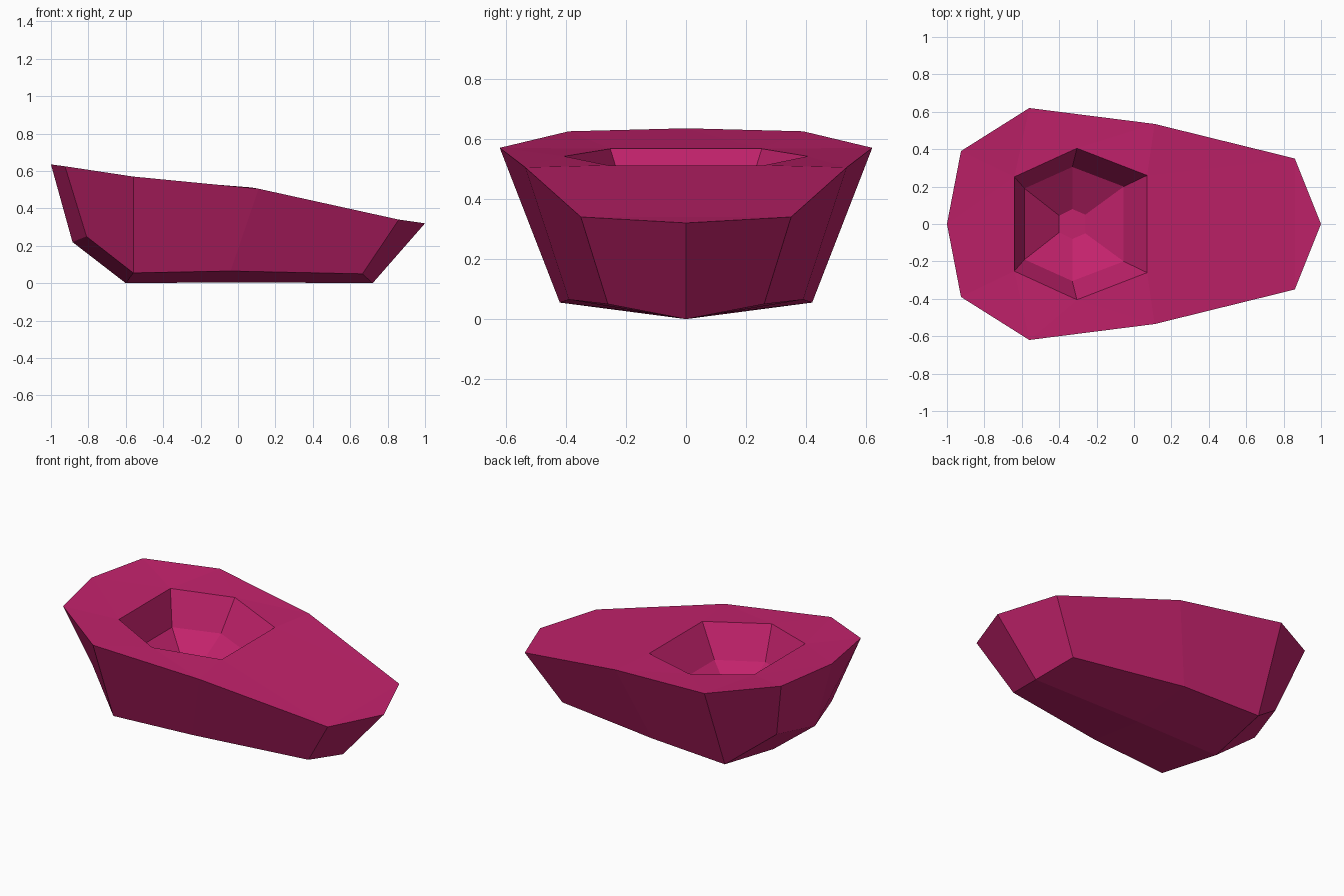
import bpy
import bmesh

cube = bpy.data.objects.get("Cube")
if cube:
    bpy.data.objects.remove(cube, do_unlink=True)

# Material
magenta = bpy.data.materials.new("magenta")
magenta.use_nodes = True
color = (0.54, 0.016, 0.148, 1)
magenta.diffuse_color = color
magenta.node_tree.nodes["Principled BSDF"].inputs["Base Color"].default_value = color

# Half outlines, bow to stern
gunwale = [(1, 0, .32), (.86, .35, .34), (.11, .535, .505),
           (-.56, .62, .57), (-.925, .39, .625), (-1, 0, .635)]
chine = [(.72, 0, 0), (.665, .26, .05), (-.04, .39, .065),
         (-.56, .42, .055), (-.81, .27, .25), (-.885, 0, .22)]
keel = [(.72, 0, 0), (-.03, 0, .005), (-.6, 0, 0)]

# Cockpit half rings: rim, inner step, floor
rim = [(.07, .26, .512), (-.305, .405, .542), (-.64, .252, .567)]
step = [(-.055, .2, .33), (-.33, .305, .35), (-.585, .19, .365)]
floor = [(-.26, .05, .22), (-.33, .08, .22), (-.4, .045, .22)]

bm = bmesh.new()


def full_ring(half):
    """Six-sided ring from its three points on one side."""
    return [bm.verts.new(p) for p in half] + [
        bm.verts.new((x, -y, z)) for x, y, z in reversed(half)]


def hull_face(points, side):
    unique = list(dict.fromkeys((x, y * side, z) for x, y, z in points))
    bm.faces.new([bm.verts.new(p) for p in unique])


# Hull walls and bottom on both sides
for side in (1, -1):
    for i in range(5):
        hull_face([gunwale[i], gunwale[i + 1], chine[i + 1], chine[i]], side)
    for i in range(2):
        hull_face([keel[i], keel[i + 1], chine[i + 2], chine[i + 1]], side)
    # The shoulder rises to the stern from the end of the keel
    hull_face([keel[2], chine[3], chine[4], chine[5]], side)
    hull_face([chine[0], keel[0], chine[1]], side) if len({chine[0], keel[0], chine[1]}) > 2 else None
bmesh.ops.remove_doubles(bm, verts=bm.verts[:], dist=0.0005)
outline = [e for e in bm.edges if e.is_boundary]

# Cockpit bowl
rings = [full_ring(r) for r in (rim, step, floor)]
for upper, lower in zip(rings, rings[1:]):
    for i in range(6):
        j = (i + 1) % 6
        bm.faces.new((upper[i], upper[j], lower[j], lower[i]))
bm.faces.new(rings[-1])

# Deck between the gunwale and the cockpit rim
rim_edges = [bm.edges.get((rings[0][i], rings[0][(i + 1) % 6])) for i in range(6)]
bmesh.ops.triangle_fill(bm, edges=outline + rim_edges, use_beauty=True,
                        normal=(0, 0, 1))
bmesh.ops.recalc_face_normals(bm, faces=bm.faces[:])

mesh = bpy.data.meshes.new("hull_with_cockpit")
bm.to_mesh(mesh)
bm.free()
mesh.materials.append(magenta)
hull = bpy.data.objects.new("hull_with_cockpit", mesh)
bpy.context.collection.objects.link(hull)
